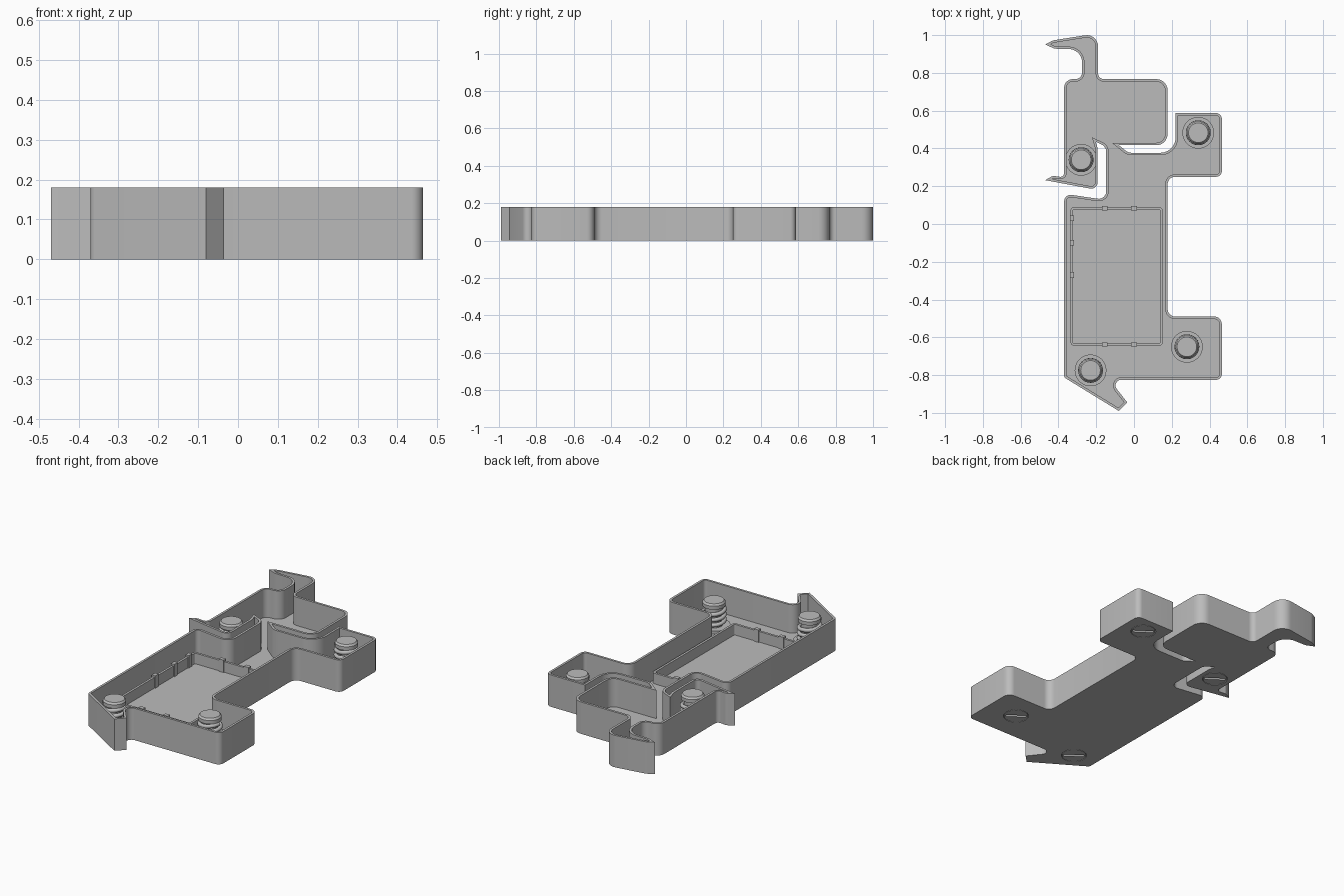
import bpy
import bmesh
import math
from mathutils import Vector, Matrix

HEIGHT, FLOOR, WALL = 0.18, 0.02, 0.013

if "Cube" in bpy.data.objects:
    bpy.data.objects.remove(bpy.data.objects["Cube"], do_unlink=True)

grey = bpy.data.materials.new("plain grey")
grey.use_nodes = True
grey.diffuse_color = (0.5, 0.5, 0.5, 1)
grey.node_tree.nodes["Principled BSDF"].inputs["Base Color"].default_value = (0.5, 0.5, 0.5, 1)


def finish(bm, name, smooth=True):
    """Turn a bmesh into a named grey object."""
    bmesh.ops.recalc_face_normals(bm, faces=bm.faces[:])
    mesh = bpy.data.meshes.new(name)
    bm.to_mesh(mesh)
    bm.free()
    mesh.materials.append(grey)
    obj = bpy.data.objects.new(name, mesh)
    bpy.context.collection.objects.link(obj)
    if smooth:
        shade(obj)
    return obj


def shade(obj):
    bpy.ops.object.select_all(action='DESELECT')
    obj.select_set(True)
    bpy.context.view_layer.objects.active = obj
    bpy.ops.object.shade_smooth_by_angle(angle=math.radians(35))


def add_box(bm, x0, x1, y0, y1, z0, z1):
    size = Matrix.Diagonal((x1 - x0, y1 - y0, z1 - z0, 1))
    place = Matrix.Translation(((x0 + x1) / 2, (y0 + y1) / 2, (z0 + z1) / 2))
    bmesh.ops.create_cube(bm, size=1, matrix=place @ size)


def add_cylinder(bm, x, y, radius, z0, z1, top=None):
    bmesh.ops.create_cone(bm, cap_ends=True, segments=32, radius1=radius,
                          radius2=radius if top is None else top, depth=z1 - z0,
                          matrix=Matrix.Translation((x, y, (z0 + z1) / 2)))


def round_corners(corners, steps=7):
    """Replace each (x, y, radius) corner by an arc."""
    path = []
    count = len(corners)
    for i, (x, y, r) in enumerate(corners):
        p = Vector((x, y))
        to_a = Vector(corners[i - 1][:2]) - p
        to_b = Vector(corners[(i + 1) % count][:2]) - p
        if r == 0:
            path.append(p)
            continue
        half = to_a.angle(to_b) / 2
        t = min(r / math.tan(half), 0.48 * min(to_a.length, to_b.length))
        r = t * math.tan(half)
        a, b = to_a.normalized(), to_b.normalized()
        centre = p + (a + b).normalized() * math.hypot(r, t)
        start, end = p + a * t - centre, p + b * t - centre
        sweep = start.angle_signed(end)
        for k in range(steps + 1):
            path.append(centre + Matrix.Rotation(-sweep * k / steps, 2) @ start)
    return path


def inset(path, distance):
    """Offset a clockwise outline inwards with limited mitres."""
    result = []
    for i, p in enumerate(path):
        d1 = (p - path[i - 1]).normalized()
        d2 = (path[(i + 1) % len(path)] - p).normalized()
        n1, n2 = Vector((d1.y, -d1.x)), Vector((d2.y, -d2.x))
        mid = (n1 + n2).normalized()
        result.append(p + mid * distance / max(mid.dot(n1), 0.3))
    return result


# Tray outline, clockwise from the upper hook tip: x, y, corner radius
outline = round_corners([
    (-0.47, 0.95, 0), (-0.43, 0.972, 0.05), (-0.19, 1.01, 0.06),
    (-0.19, 0.767, 0.03), (0.178, 0.767, 0.06), (0.178, 0.417, 0.06),
    (-0.08, 0.417, 0), (-0.03, 0.377, 0.05), (0.22, 0.377, 0.08),
    (0.22, 0.587, 0), (0.465, 0.587, 0.03), (0.465, 0.25, 0.03),
    (0.178, 0.25, 0.04), (0.178, -0.49, 0.04), (0.465, -0.49, 0.04),
    (0.465, -0.825, 0.03), (-0.13, -0.825, 0.03), (-0.035, -0.945, 0),
    (-0.08, -0.99, 0), (-0.37, -0.812, 0.02), (-0.37, 0.16, 0.035),
    (-0.147, 0.127, 0.04), (-0.147, 0.41, 0.05), (-0.202, 0.435, 0),
    (-0.192, 0.4, 0), (-0.192, 0.18, 0.035), (-0.47, 0.232, 0),
    (-0.43, 0.255, 0.03), (-0.37, 0.247, 0.02), (-0.37, 0.767, 0.05),
    (-0.275, 0.767, 0.035), (-0.275, 0.925, 0.08), (-0.42, 0.928, 0.04)])

# Hollow shell: outer side, rim, inner side, floor and underside
bm = bmesh.new()
inner = inset(outline, WALL)
loops = [[bm.verts.new((p.x, p.y, z)) for p in path] for path, z in
         ((outline, 0), (outline, HEIGHT), (inner, HEIGHT), (inner, FLOOR))]
total = len(outline)
for low, high in zip(loops, loops[1:]):
    for i in range(total):
        j = (i + 1) % total
        bm.faces.new((low[i], low[j], high[j], high[i]))
bm.faces.new(loops[0])
bm.faces.new(loops[3])
tray = finish(bm, "tray_shell", smooth=False)

SCREWS = {"upper_left_side": (-0.28, 0.34), "upper_right_side": (0.34, 0.483),
          "lower_right_side": (0.28, -0.65), "lower_left_side": (-0.23, -0.775)}


def cut(target, bm, name):
    cutter = finish(bm, name, smooth=False)
    cutter.hide_render = True
    cutter.hide_viewport = True
    mod = target.modifiers.new("cut", 'BOOLEAN')
    mod.operation = 'DIFFERENCE'
    mod.solver = 'EXACT'
    mod.object = cutter
    bpy.context.view_layer.update()
    mesh = bpy.data.meshes.new_from_object(
        target.evaluated_get(bpy.context.evaluated_depsgraph_get()))
    target.modifiers.clear()
    target.data = mesh
    bpy.data.objects.remove(cutter, do_unlink=True)
    shade(target)


# Screw holes through the floor
bm = bmesh.new()
for x, y in SCREWS.values():
    add_cylinder(bm, x, y, 0.067, -0.05, 0.05)
cut(tray, bm, "hole_cutter")

for label, (x, y) in SCREWS.items():
    # Slotted foot
    bm = bmesh.new()
    add_cylinder(bm, x, y, 0.064, 0, 0.03)
    foot = finish(bm, "slotted_foot_" + label, smooth=False)
    bm = bmesh.new()
    add_box(bm, -0.055, 0.055, -0.008, 0.008, -0.03, 0.012)
    turn = Matrix.Translation((x, y, 0)) @ Matrix.Rotation(math.radians(-35), 4, 'Z')
    bmesh.ops.transform(bm, matrix=turn, verts=bm.verts[:])
    cut(foot, bm, "slot_cutter")

    # Collar, core and cap of the post
    bm = bmesh.new()
    add_cylinder(bm, x, y, 0.084, FLOOR, 0.035)
    add_cylinder(bm, x, y, 0.045, 0.03, 0.15)
    add_cylinder(bm, x, y, 0.06, 0.145, 0.165)
    add_cylinder(bm, x, y, 0.06, 0.165, 0.175, top=0.052)
    finish(bm, "post_" + label)

    # Helical thread
    curve = bpy.data.curves.new("thread_" + label, 'CURVE')
    curve.dimensions = '3D'
    curve.bevel_depth = 0.011
    curve.bevel_resolution = 2
    curve.use_fill_caps = True
    spline = curve.splines.new('POLY')
    turns, steps = 3, 72
    spline.points.add(steps)
    for k, point in enumerate(spline.points):
        a = math.tau * turns * k / steps
        point.co = (x + 0.055 * math.cos(a), y + 0.055 * math.sin(a), 0.045 + 0.09 * k / steps, 1)
    curve.materials.append(grey)
    bpy.context.collection.objects.link(bpy.data.objects.new("thread_" + label, curve))

# Raised rectangular frame on the floor
X0, X1, Y0, Y1, TOP, THICK = -0.336, 0.152, -0.645, 0.09, 0.08, 0.013
bm = bmesh.new()
frame = round_corners([(X0, Y1, 0.02), (X1, Y1, 0.02), (X1, Y0, 0.02), (X0, Y0, 0.02)])
inside = inset(frame, THICK)
rings = [[bm.verts.new((p.x, p.y, z)) for p in path] for path, z in
         ((frame, FLOOR), (frame, TOP), (inside, TOP), (inside, FLOOR))]
for low, high in zip(rings, rings[1:] + rings[:1]):
    for i in range(len(frame)):
        j = (i + 1) % len(frame)
        bm.faces.new((low[i], low[j], high[j], high[i]))
finish(bm, "board_frame")

# Small clips along the frame
bm = bmesh.new()
for y in (0.03, -0.1, -0.27):
    add_box(bm, X0 - 0.004, X0 + 0.018, y - 0.015, y + 0.015, FLOOR, TOP + 0.01)
for x in (-0.155, 0):
    add_box(bm, x - 0.015, x + 0.015, Y0 - 0.004, Y0 + 0.018, FLOOR, TOP + 0.01)
    add_box(bm, x - 0.015, x + 0.015, Y1 - 0.018, Y1 + 0.004, FLOOR, TOP + 0.01)
finish(bm, "frame_clips", smooth=False)
